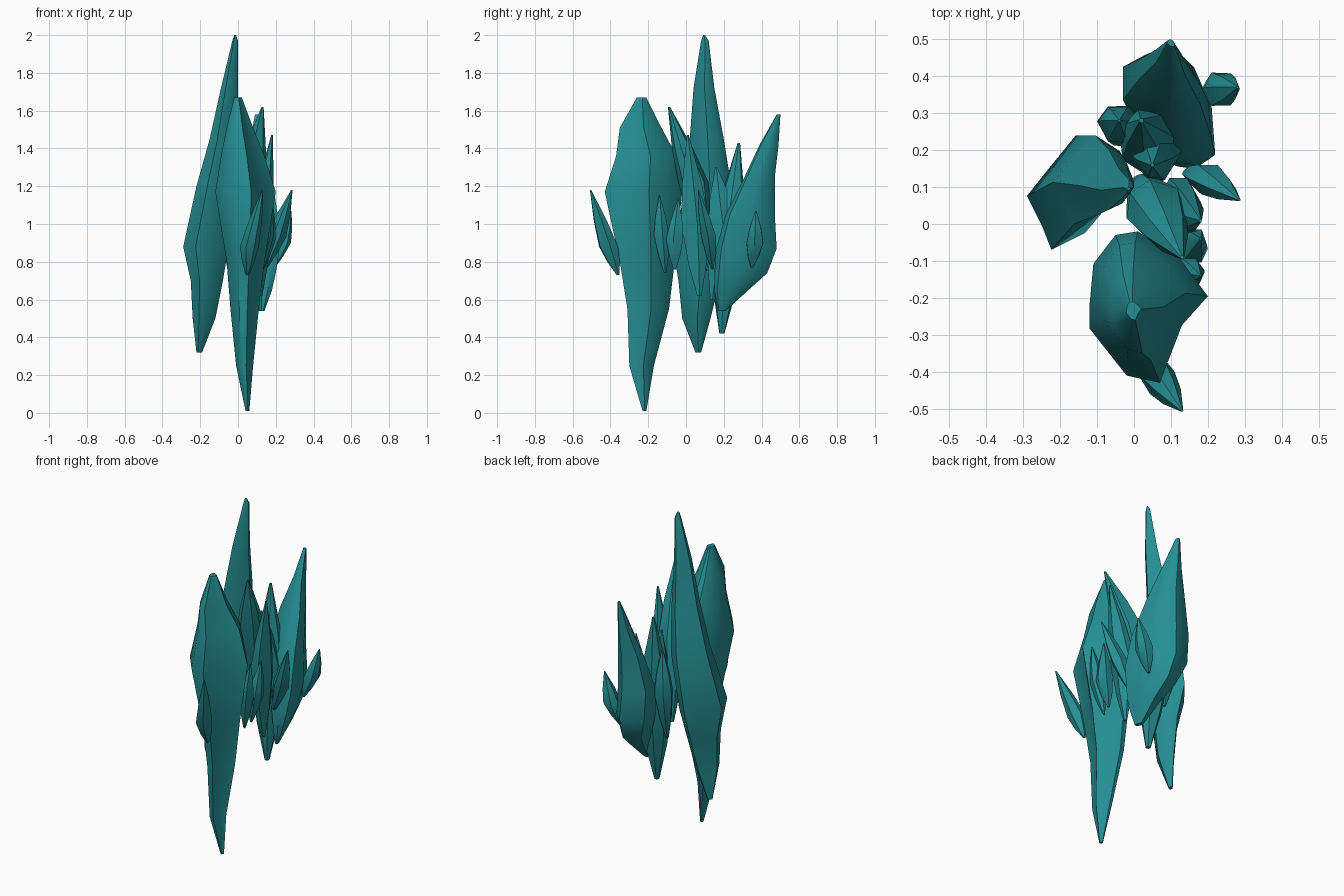
import bpy, bmesh, math, random
from mathutils import Vector

random.seed(4)
cube = bpy.data.objects.get("Cube")
if cube:
    bpy.data.objects.remove(cube, do_unlink=True)

teal = bpy.data.materials.new("teal crystal")
teal.use_nodes = True
teal.diffuse_color = (0.019, 0.275, 0.295, 1)
teal.node_tree.nodes["Principled BSDF"].inputs["Base Color"].default_value = teal.diffuse_color


def crystal(name, plan, boxes):
    """Loft a faceted plan through boxes of (z, x low, x high, y low, y high)."""
    lows = [min(p[i] for p in plan) for i in range(2)]
    spans = [max(p[i] for p in plan) - lows[i] for i in range(2)]
    unit = [((px - lows[0]) / spans[0], (py - lows[1]) / spans[1]) for px, py in plan]
    bm = bmesh.new()
    rings = []
    for z, xa, xb, ya, yb in boxes:
        rings.append([bm.verts.new((xa + u * (xb - xa), ya + v * (yb - ya), z)) for u, v in unit])
    count = len(plan)
    for lower, upper in zip(rings, rings[1:]):
        for i in range(count):
            j = (i + 1) % count
            bm.faces.new((lower[i], lower[j], upper[j], upper[i]))
    bm.faces.new(rings[0])
    bm.faces.new(rings[-1])
    bmesh.ops.recalc_face_normals(bm, faces=bm.faces)
    mesh = bpy.data.meshes.new(name)
    bm.to_mesh(mesh)
    bm.free()
    mesh.materials.append(teal)
    obj = bpy.data.objects.new(name, mesh)
    bpy.context.collection.objects.link(obj)
    bpy.ops.object.select_all(action="DESELECT")
    obj.select_set(True)
    bpy.context.view_layer.objects.active = obj
    bpy.ops.object.shade_smooth_by_angle(angle=math.radians(40))


def splinter(name, foot, belly, tip, half_x, half_y, sides=6):
    """Small bent crystal, pointed at both ends and thickest at the belly."""
    foot, belly, tip = Vector(foot), Vector(belly), Vector(tip)
    stations = [(foot, 0.15), (foot.lerp(belly, 0.45), 0.65), (belly, 1),
                (belly.lerp(tip, 0.45), 0.7), (tip, 0.07)]
    plan = []
    for i in range(sides):
        a = math.tau * (i + random.uniform(-0.2, 0.2)) / sides
        plan.append((math.cos(a), math.sin(a)))
    crystal(name, plan, [(c.z, c.x - half_x * s, c.x + half_x * s,
                          c.y - half_y * s, c.y + half_y * s) for c, s in stations])


# Three large crystals
crystal("front_crystal",
        [(-.12, -.28), (-.02, -.41), (.07, -.43), (.13, -.27), (.2, -.19),
         (.12, -.08), (.01, -.01), (-.05, -.02), (-.11, -.1), (-.12, -.21)],
        [(.01, .04, .06, -.23, -.21), (.25, -.01, .08, -.3, -.17),
         (.55, -.04, .11, -.31, -.09), (.8, -.06, .14, -.35, -.06),
         (1.17, -.12, .2, -.43, -.02), (1.36, -.09, .14, -.37, -.05),
         (1.51, -.06, .08, -.35, -.13), (1.67, -.02, .02, -.26, -.21)])
crystal("tall_left_crystal",
        [(-.29, .08), (-.24, -.01), (-.21, -.08), (-.1, -.03), (0, .1),
         (-.04, .2), (-.13, .26), (-.22, .16)],
        [(.32, -.22, -.19, .05, .08), (.5, -.24, -.12, -.02, .13),
         (.7, -.25, -.08, -.04, .18), (.88, -.29, -.05, -.07, .24),
         (1.2, -.22, -.01, 0, .24), (1.45, -.15, 0, .02, .2),
         (1.72, -.09, 0, .04, .15), (1.97, -.03, 0, .08, .12), (2, -.02, -.01, .09, .1)])
crystal("back_crystal",
        [(-.03, .33), (.09, .17), (.17, .16), (.22, .19), (.21, .33),
         (.16, .45), (.1, .51), (.03, .49), (-.03, .45)],
        [(.54, .11, .14, .17, .21), (.65, .07, .18, .15, .33),
         (.74, .03, .2, .15, .43), (.87, -.02, .22, .16, .48),
         (1.05, -.03, .21, .21, .47), (1.25, .01, .18, .31, .47),
         (1.42, .06, .14, .39, .49), (1.58, .09, .11, .48, .5)])

# Medium crystals filling the middle
splinter("leaning_crystal", (.01, .12, .75), (.06, .04, 1.22), (.13, -.09, 1.62), .08, .08, 7)
splinter("inner_right_crystal", (.12, .07, .62), (.12, .05, 1), (.18, .01, 1.47), .06, .075)
splinter("inner_back_crystal", (.06, .19, .42), (.05, .22, .9), (.02, .28, 1.43), .09, .09, 7)
splinter("center_crystal", (.06, .14, .6), (.06, .2, 1), (.05, .16, 1.3), .07, .08)
splinter("rear_left_crystal", (-.03, .22, .7), (-.04, .27, 1), (-.04, .28, 1.25), .06, .05)

# Small outer splinters
splinter("front_splinter", (.05, -.36, .73), (.06, -.41, .88), (.13, -.505, 1.18), .05, .05)
splinter("right_splinter_front", (.12, -.11, .74), (.15, -.13, .94), (.18, -.14, 1.15), .04, .04)
splinter("right_splinter_middle", (.13, -.06, .76), (.16, -.06, .92), (.18, -.04, 1.13), .04, .045)
splinter("right_splinter_long", (.14, .14, .76), (.2, .12, .93), (.285, .065, 1.18), .055, .04)
splinter("back_right_splinter", (.19, .35, .77), (.235, .365, .9), (.28, .37, 1.07), .045, .045)
